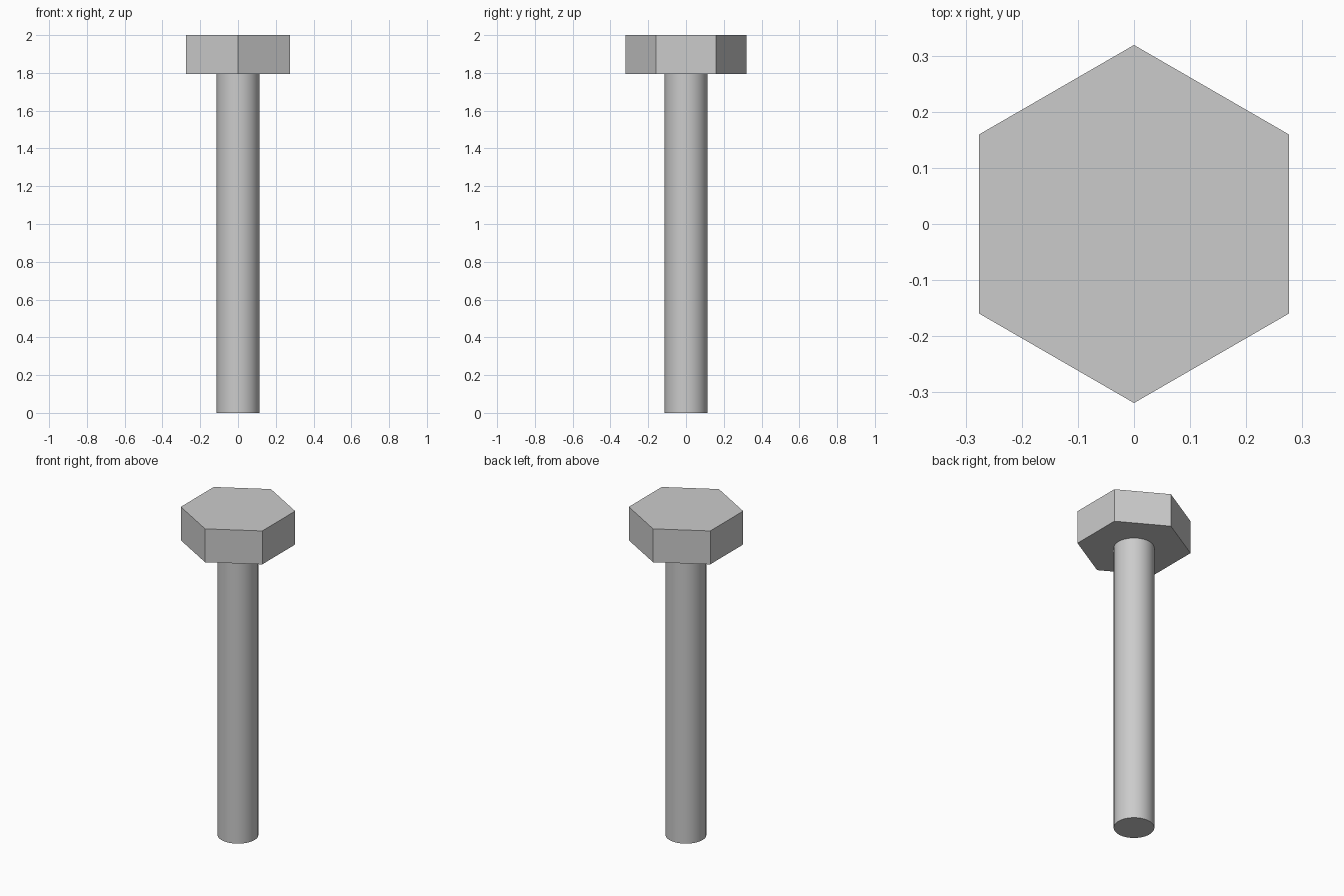
import bpy
import math

cube = bpy.data.objects.get("Cube")
if cube:
    bpy.data.objects.remove(cube, do_unlink=True)

HEAD_BASE = 1.795
TOP = 2.0

# Plain grey metal
steel = bpy.data.materials.new("grey steel")
steel.use_nodes = True
colour = (0.6, 0.6, 0.6, 1.0)
steel.diffuse_color = colour
steel.node_tree.nodes["Principled BSDF"].inputs["Base Color"].default_value = colour


def prism(name, sides, radius, bottom, top):
    """Upright prism between two heights, with a corner on the +y axis."""
    bpy.ops.mesh.primitive_cylinder_add(
        vertices=sides, radius=radius, depth=top - bottom,
        location=(0, 0, (bottom + top) / 2))
    part = bpy.context.object
    part.name = name
    part.data.name = name
    part.data.materials.append(steel)
    return part


# Hexagonal head, flat faces
prism("bolt_head", 6, 0.319, HEAD_BASE, TOP)

# Round shank, smooth side with a sharp end
prism("bolt_shank", 64, 0.113, 0, HEAD_BASE)
bpy.ops.object.shade_smooth_by_angle(angle=math.radians(30))
